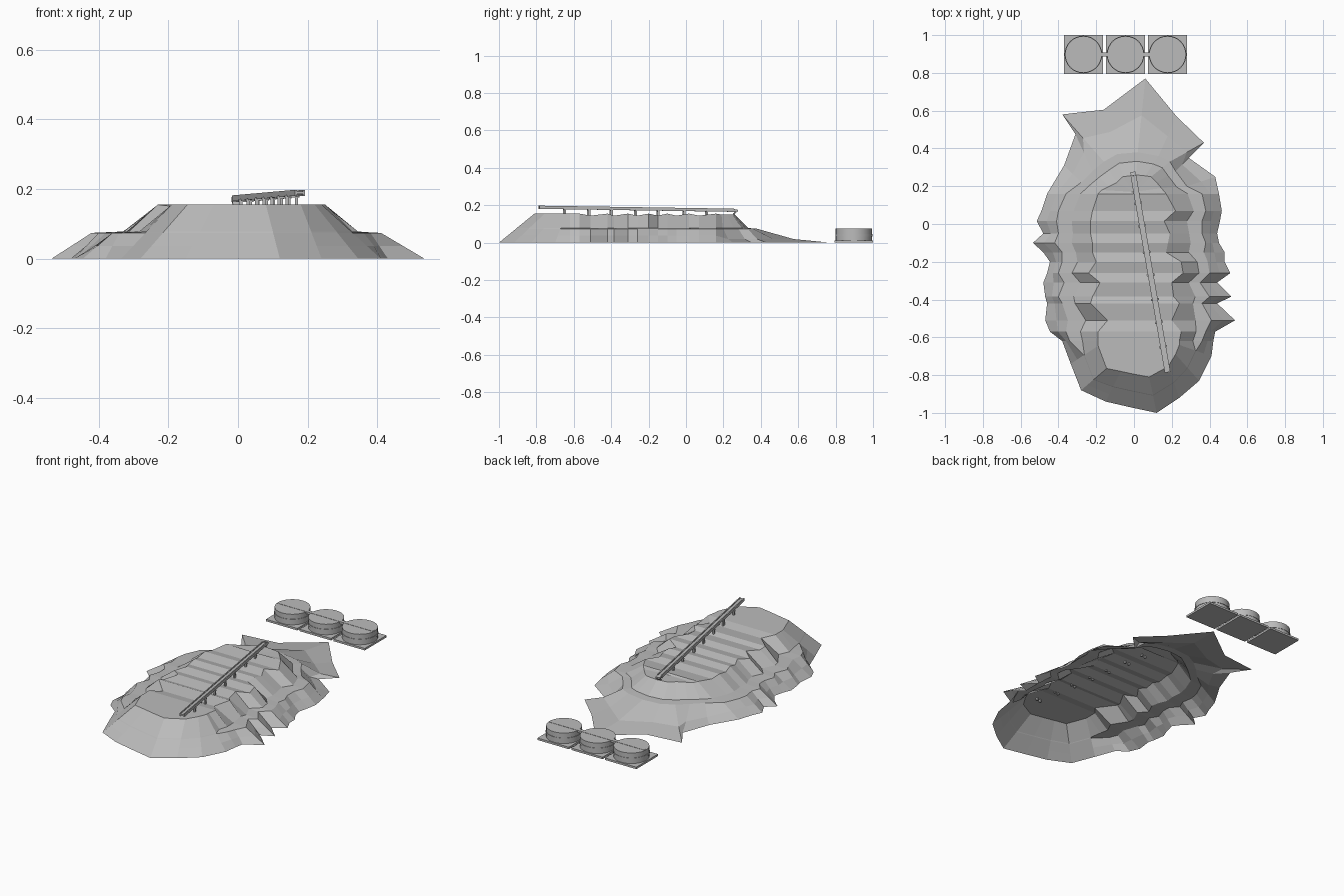
import bpy, bmesh, math
from mathutils import Vector

if "Cube" in bpy.data.objects:
    bpy.data.objects.remove(bpy.data.objects["Cube"])

grey = bpy.data.materials.new("concrete grey")
grey.diffuse_color = (0.5, 0.5, 0.5, 1)
grey.use_nodes = True
grey.node_tree.nodes["Principled BSDF"].inputs["Base Color"].default_value = grey.diffuse_color


def finish(bm, name, fix=True):
    if fix:
        bmesh.ops.recalc_face_normals(bm, faces=bm.faces)
    me = bpy.data.meshes.new(name)
    bm.to_mesh(me)
    bm.free()
    me.materials.append(grey)
    ob = bpy.data.objects.new(name, me)
    bpy.context.collection.objects.link(ob)
    return ob


def add_beam(bm, a, b, w, h):
    """Box running from a to b, w wide and h high."""
    a, b = Vector(a), Vector(b)
    d = (b - a).normalized()
    side = Vector((d.y, -d.x, 0))
    side = side.normalized() if side.length > 1e-4 else Vector((1, 0, 0))
    up = side.cross(d)
    ends = [[bm.verts.new(p + side * w / 2 * s + up * h / 2 * t)
             for s, t in ((-1, -1), (1, -1), (1, 1), (-1, 1))] for p in (a, b)]
    for e in ends:
        bm.faces.new(e)
    for i in range(4):
        j = (i + 1) % 4
        bm.faces.new((ends[0][i], ends[0][j], ends[1][j], ends[1][i]))


def add_drum(bm, x, y, z0, z1, r, n=32):
    g = bmesh.ops.create_cone(bm, cap_ends=True, segments=n, radius1=r, radius2=r, depth=z1 - z0)
    bmesh.ops.translate(bm, verts=g["verts"], vec=(x, y, (z0 + z1) / 2))


# --- Mound: ribbed sides as rows of y, left toe/mid/top x, right top/mid/toe x
ROWS = [
    (-.62, -.38, -.34, -.19, .24, .36, .42), (-.57, -.445, -.36, -.19, .25, .38, .43),
    (-.51, -.47, -.35, -.14, .20, .41, .535), (-.42, -.46, -.38, -.23, .24, .36, .44),
    (-.385, -.47, -.40, -.22, .21, .40, .515), (-.31, -.48, -.37, -.18, .20, .35, .44),
    (-.26, -.46, -.40, -.24, .26, .40, .51), (-.20, -.445, -.38, -.20, .25, .39, .48),
    (-.15, -.48, -.38, -.22, .17, .37, .48), (-.10, -.535, -.42, -.22, .18, .38, .45),
    (-.05, -.48, -.40, -.23, .19, .36, .44), (.015, -.515, -.41, -.23, .16, .36, .455),
    (.07, -.49, -.40, -.22, .22, .38, .465), (.16, -.46, -.36, -.19, .17, .36, .45)]
# Front cap, left to right: toe and top outline
FRONT = [((-.335, -.74), (-.19, -.645)), ((-.28, -.88), (-.145, -.765)), ((-.15, -.94), (-.07, -.78)),
         ((-.02, -.97), (0, -.795)), ((.12, -1), (.08, -.81)), ((.24, -.92), (.18, -.755)),
         ((.345, -.83), (.22, -.69)), ((.41, -.70), (.24, -.64))]
# Back cap, right to left: toe, mid and top outline
BACK = [((.43, .25), (.28, .20), (.145, .19)), ((.29, .35), (.22, .28), (.12, .22)),
        ((.37, .43), (.19, .33), (.09, .25)), ((.225, .57), (.13, .36), (.06, .255)),
        ((.06, .77), (.02, .38), (.01, .26)), ((-.16, .605), (-.09, .37), (-.06, .25)),
        ((-.38, .58), (-.16, .33), (-.09, .22)), ((-.31, .475), (-.22, .28), (-.13, .20)),
        ((-.37, .31), (-.28, .22), (-.17, .18))]

bm = bmesh.new()


def column(toe, mid, top, bench, toe_z, top_z):
    """Toe, lower wall, bench outer, bench inner and crest, bottom to top."""
    toe, mid, top = Vector(toe), Vector(mid), Vector(top)
    pts = [(toe, 0), (toe.lerp(mid, .5), toe_z), (mid, .074), (mid.lerp(top, bench), .078), (top, top_z)]
    return [bm.verts.new((p.x, p.y, z)) for p, z in pts]


def crest(i):
    return .155 if i < 1 or i % 2 else .144


right = [column((r[6], r[0]), (r[5], r[0]), (r[4], r[0]), .4, .037, crest(i)) for i, r in enumerate(ROWS)]
left = [column((r[1], r[0]), (r[2], r[0]), (r[3], r[0]), .45, .037, crest(i)) for i, r in enumerate(ROWS)]
back = [column(a, b, c, .4, .019, .15) for a, b, c in BACK]
front = [column(a, Vector(a).lerp(Vector(b), .48), b, .04, .037, .155) for a, b in FRONT]
cols = right + back + left[::-1] + front
for c, d in zip(cols, cols[1:] + cols[:1]):
    for k in range(4):
        bm.faces.new((c[k], d[k], d[k + 1], c[k + 1]))
# Ribbed plateau and its two ends; the mound is open underneath
for i in range(len(ROWS) - 1):
    bm.faces.new((left[i][4], right[i][4], right[i + 1][4], left[i + 1][4]))
bm.faces.new([c[4] for c in front] + [right[0][4], left[0][4]])
hub = bm.verts.new((0, .17, .147))
fan = [right[-1][4]] + [c[4] for c in back] + [left[-1][4]]
for a, b in zip(fan, fan[1:] + fan[:1]):
    bm.faces.new((a, b, hub))
finish(bm, "ribbed_mound", fix=False)

# --- Conveyor: belt between two rails, discharge head and paired posts
A, B = Vector((.178, -.785, .189)), Vector((-.003, .255, .173))
across = Vector((B.y - A.y, A.x - B.x, 0)).normalized()
bm = bmesh.new()
add_beam(bm, A, B, .018, .008)
finish(bm, "conveyor_belt")
bm = bmesh.new()
for s in (-1, 1):
    add_beam(bm, A + across * .012 * s, B + across * .012 * s, .006, .017)
finish(bm, "conveyor_rails")
bm = bmesh.new()
add_beam(bm, B, B + Vector((-.003, .02, -.004)), .026, .013)
add_beam(bm, B + Vector((-.003, .018, -.003)), B + Vector((0, 0, -.02)), .024, .006)
finish(bm, "conveyor_head")
bm = bmesh.new()
for y in (-.65, -.52, -.40, -.27, -.15, -.01, .11):
    p = A.lerp(B, (y - A.y) / (B.y - A.y))
    for s in (-1, 1):
        q = p + across * .014 * s
        add_beam(bm, (q.x, q.y, .138), (q.x, q.y, p.z - .004), .009, .012)
    add_beam(bm, p - across * .021 - Vector((0, 0, .009)), p + across * .021 - Vector((0, 0, .009)), .01, .006)
finish(bm, "conveyor_posts")

# --- Three round tanks on square pads, linked by a walkway
for i, x in enumerate((-.268, -.045, .178)):
    bm = bmesh.new()
    add_beam(bm, (x, .795, .006), (x, 1, .006), .207, .012)
    finish(bm, f"tank_pad_{i + 1}")
    bm = bmesh.new()
    add_drum(bm, x, .8975, .012, .075, .097)
    add_drum(bm, x, .8975, .034, .046, .0995)
    ob = finish(bm, f"tank_{i + 1}")
    bpy.context.view_layer.objects.active = ob
    ob.select_set(True)
    bpy.ops.object.shade_smooth_by_angle(angle=math.radians(30))
    ob.select_set(False)
bm = bmesh.new()
add_beam(bm, (-.36, .8975, .07), (.27, .8975, .07), .022, .013)
finish(bm, "tank_walkway")
